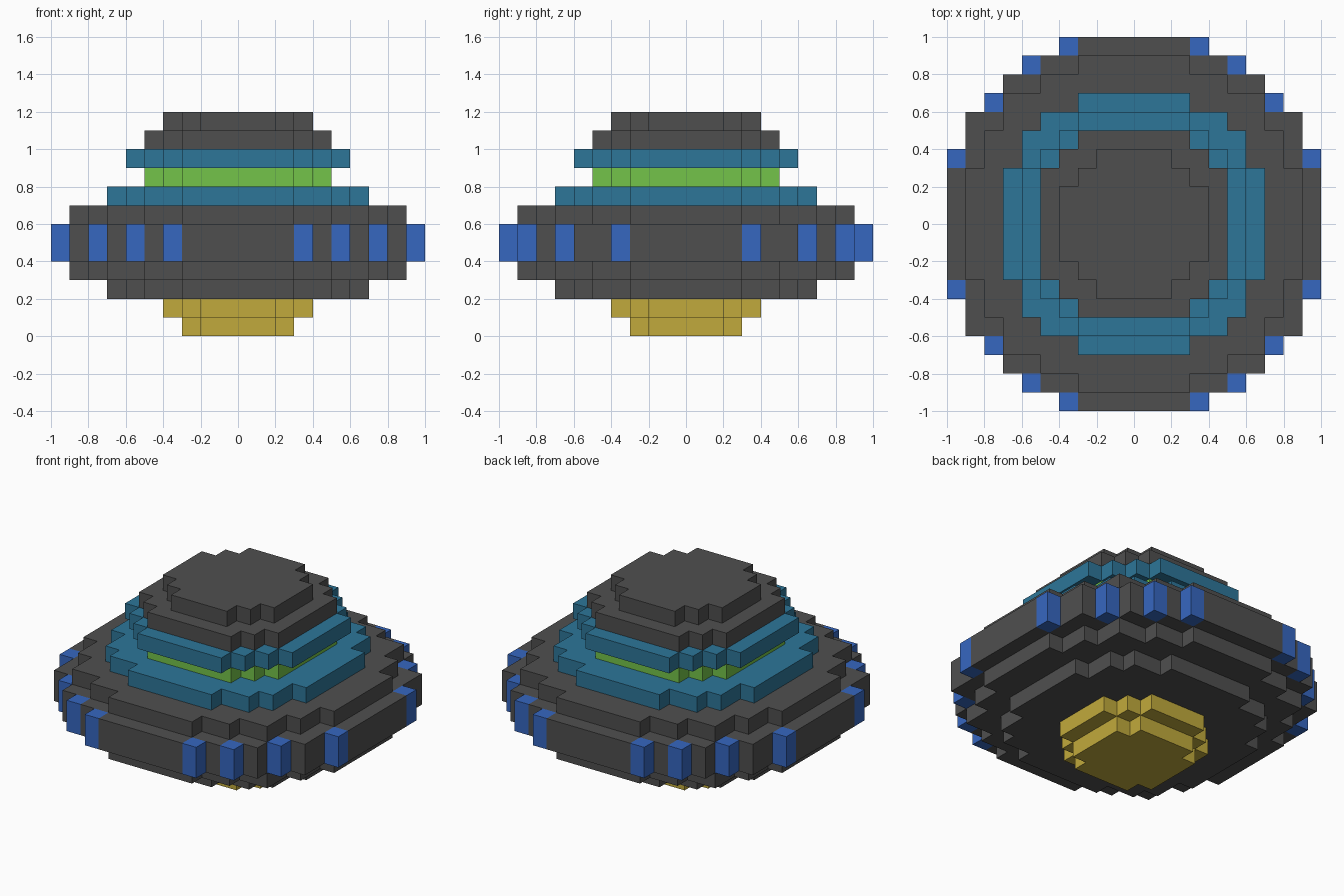
import bpy, bmesh
from mathutils import Matrix, Vector

if "Cube" in bpy.data.objects:
    bpy.data.objects.remove(bpy.data.objects["Cube"], do_unlink=True)

U = 0.1  # size of one block


def linear(c):
    c /= 255
    return c / 12.92 if c <= 0.04045 else ((c + 0.055) / 1.055) ** 2.4


def material(name, rgb):
    m = bpy.data.materials.new(name)
    m.use_nodes = True
    col = (*[linear(c) for c in rgb], 1)
    m.diffuse_color = col
    m.node_tree.nodes["Principled BSDF"].inputs["Base Color"].default_value = col
    return m


GREY = material("dark grey", (79, 79, 79))
TEAL = material("teal", (45, 118, 153))
GREEN = material("light green", (116, 195, 74))
GOLD = material("gold", (193, 170, 60))
BLUE = material("lamp blue", (54, 103, 192))


def finish(name, bm, mat):
    bmesh.ops.recalc_face_normals(bm, faces=bm.faces)
    me = bpy.data.meshes.new(name)
    bm.to_mesh(me)
    bm.free()
    me.materials.append(mat)
    ob = bpy.data.objects.new(name, me)
    bpy.context.collection.objects.link(ob)


def layer(name, steps, z0, z1, mat):
    """Stepped disc: steps are the outer corners of one quadrant, in blocks."""
    q = [steps[0]]
    for (xa, ya), (xb, yb) in zip(steps, steps[1:]):
        q += [(xa, yb), (xb, yb)]
    ring = (q + [(x, -y) for x, y in reversed(q)]
            + [(-x, -y) for x, y in q] + [(-x, y) for x, y in reversed(q)])
    bm = bmesh.new()
    base = bm.faces.new([bm.verts.new((x * U, y * U, z0 * U)) for x, y in ring])
    top = bmesh.ops.extrude_face_region(bm, geom=[base], use_keep_orig=True)
    bmesh.ops.translate(bm, vec=(0, 0, (z1 - z0) * U),
                        verts=[v for v in top["geom"] if isinstance(v, bmesh.types.BMVert)])
    finish(name, bm, mat)


# Stepped disc outlines
R3 = [(2, 3), (3, 2)]
R4 = [(2, 4), (3, 3), (4, 2)]
R5 = [(3, 5), (4, 4), (5, 3)]
R6 = [(3, 6), (4, 5), (5, 4), (6, 3)]
R7 = [(3, 7), (5, 6), (6, 5), (7, 3)]
R9 = [(3, 9), (5, 8), (7, 7), (8, 5), (9, 3)]
R10 = [(3, 10), (5, 9), (7, 8), (9, 6), (10, 3)]

# Layers from the bottom up
layer("thruster_bottom", R3, 0, 1, GOLD)
layer("thruster_top", R4, 1, 2, GOLD)
layer("hull_underside", R7, 2, 3, GREY)
layer("hull_lower", R9, 3, 4, GREY)
layer("hull_rim", R10, 4, 6, GREY)
layer("hull_upper", R9, 6, 7, GREY)
layer("lower_ring", R7, 7, 8, TEAL)
layer("glowing_band", R5, 8, 9, GREEN)
layer("upper_ring", R6, 9, 10, TEAL)
layer("dome_lower", R5, 10, 11, GREY)
layer("dome_top", R4, 11, 12, GREY)

# Lamps in the corners of the rim, mirrored to all four quadrants
bm = bmesh.new()
for x, y in [(3.5, 9.5), (5.5, 8.5), (7.5, 6.5), (9.5, 3.5)]:
    for sx in (-1, 1):
        for sy in (-1, 1):
            place = Matrix.Translation(Vector((sx * x, sy * y, 5)) * U)
            bmesh.ops.create_cube(bm, size=1, matrix=place @ Matrix.Diagonal((U, U, 2 * U, 1)))
finish("rim_lamps", bm, BLUE)
